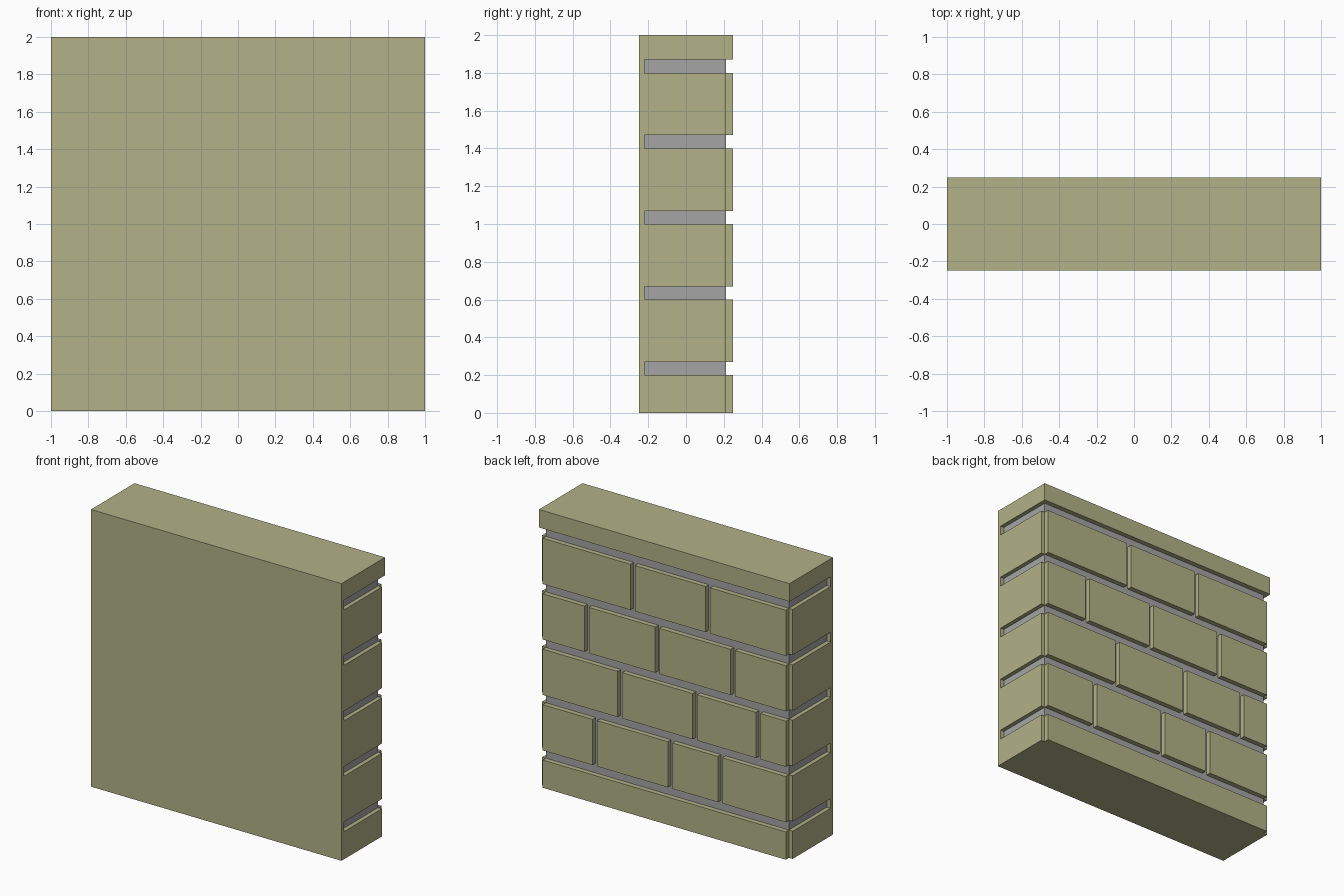
import bpy
import bmesh

if "Cube" in bpy.data.objects:
    bpy.data.objects.remove(bpy.data.objects["Cube"])


def material(name, rgb):
    m = bpy.data.materials.new(name)
    m.diffuse_color = (*rgb, 1.0)
    m.use_nodes = True
    m.node_tree.nodes["Principled BSDF"].inputs["Base Color"].default_value = m.diffuse_color
    return m


STONE = material("olive stone", (0.445, 0.445, 0.246))
MORTAR = material("grey mortar", (0.376, 0.374, 0.376))

# Key planes of the wall
HALF = 1.0                      # half width
FRONT, BACK = -0.248, 0.248     # outer faces
PANEL, CORE = -0.22, 0.212      # back of front panel, back face of mortar
INNER = 0.97                    # side face of mortar, ends of the bricks
CAP_Z, TOP = 1.87, 2.0


def boxes(name, mat, specs):
    """One object from several boxes given as (x0, x1, y0, y1, z0, z1)."""
    bm = bmesh.new()
    for x0, x1, y0, y1, z0, z1 in specs:
        for v in bmesh.ops.create_cube(bm, size=1.0)["verts"]:
            v.co = (x1 if v.co.x > 0 else x0,
                    y1 if v.co.y > 0 else y0,
                    z1 if v.co.z > 0 else z0)
    me = bpy.data.meshes.new(name)
    bm.to_mesh(me)
    bm.free()
    me.materials.append(mat)
    ob = bpy.data.objects.new(name, me)
    bpy.context.collection.objects.link(ob)
    return ob


# Flat front, overhanging cap, base course and mortar core
boxes("front_panel", STONE, [(-HALF, HALF, FRONT, PANEL, 0, CAP_Z)])
boxes("cap", STONE, [(-HALF, HALF, FRONT, BACK, CAP_Z, TOP)])
boxes("base_course", STONE, [(-HALF, HALF, PANEL, CORE, 0, 0.2),
                             (-INNER, INNER, CORE, BACK, 0, 0.2)])
boxes("mortar_core", MORTAR, [(-INNER, INNER, PANEL, CORE, 0.2, CAP_Z)])

# Centres of the upright joints in each course, bottom to top
JOINTS = [(-0.446, -0.047, 0.555),
          (-0.750, -0.245, 0.355),
          (-0.548, 0.054, 0.620),
          (-0.348, 0.252)]
GAP = 0.036

for i, joints in enumerate(JOINTS):
    z0, z1 = 0.27 + 0.4 * i, 0.6 + 0.4 * i
    # Bricks on the back
    starts = [-INNER] + [j + GAP / 2 for j in joints]
    ends = [j - GAP / 2 for j in joints] + [INNER]
    boxes(f"back_bricks_{i + 1}", STONE,
          [(a, b, CORE, BACK, z0, z1) for a, b in zip(starts, ends)])
    # Raised plates on both ends
    boxes(f"end_bricks_{i + 1}", STONE,
          [(INNER, HALF, PANEL, CORE, z0, z1),
           (-HALF, -INNER, PANEL, CORE, z0, z1)])
